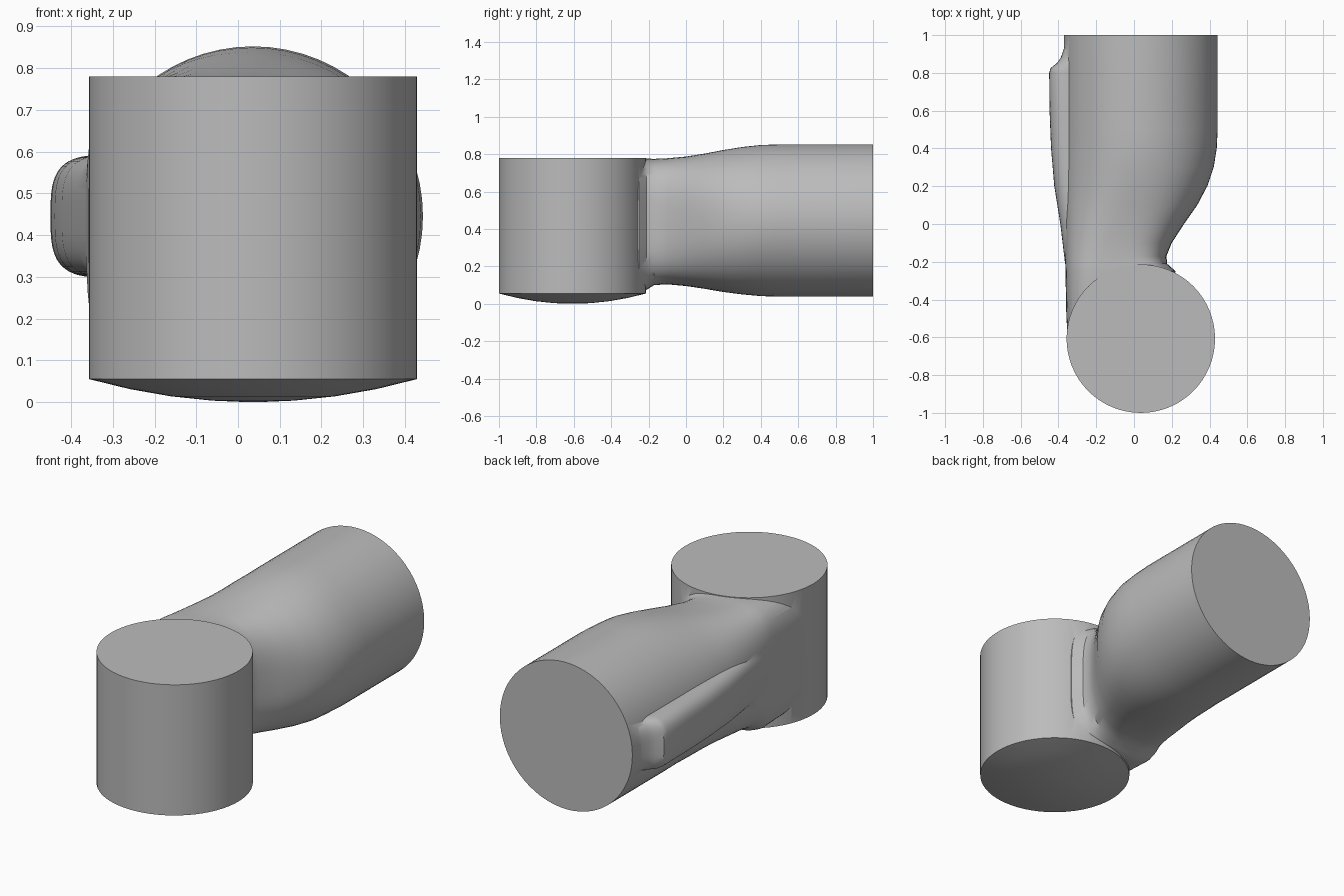
import bpy
import bmesh
from math import cos, sin, pi, copysign

cube = bpy.data.objects.get("Cube")
if cube:
    bpy.data.objects.remove(cube, do_unlink=True)

SIDES = 64
CENTRE_X = 0.036

grey = bpy.data.materials.new("plain grey")
grey.use_nodes = True
colour = (0.5, 0.5, 0.5, 1)
grey.diffuse_color = colour
grey.node_tree.nodes["Principled BSDF"].inputs["Base Color"].default_value = colour


def oval(power):
    """Unit superellipse; power 2 is a circle, higher is boxier."""
    def bend(v):
        return copysign(abs(v) ** (2 / power), v)
    angles = [2 * pi * i / SIDES for i in range(SIDES)]
    return [(bend(cos(a)), bend(sin(a))) for a in angles]


def skin(name, rings):
    """Closed skin over a row of rings with equal point counts."""
    bm = bmesh.new()
    loops = [[bm.verts.new(p) for p in ring] for ring in rings]
    for a, b in zip(loops, loops[1:]):
        for i in range(SIDES):
            j = (i + 1) % SIDES
            bm.faces.new((a[i], a[j], b[j], b[i]))
    bm.faces.new(loops[0])
    bm.faces.new(loops[-1])
    bmesh.ops.recalc_face_normals(bm, faces=bm.faces)
    mesh = bpy.data.meshes.new(name)
    bm.to_mesh(mesh)
    bm.free()
    mesh.materials.append(grey)
    obj = bpy.data.objects.new(name, mesh)
    bpy.context.collection.objects.link(obj)
    return obj


def section(y, left, right, low, high, power):
    """Upright cross-section of a tube that runs along y."""
    cx, rx = (left + right) / 2, (right - left) / 2
    cz, rz = (low + high) / 2, (high - low) / 2
    return [(cx + rx * u, y, cz + rz * v) for u, v in oval(power)]


# Upright cylinder with a shallow domed underside
radius, dome, top = 0.393, 0.055, 0.78


def disc(r, z):
    return [(CENTRE_X + r * u, radius * v - 0.607 if r == radius else r * v - 0.607, z)
            for u, v in oval(2)]


steps = [0.05, 0.25, 0.5, 0.75, 1]
rings = [disc(radius * s, dome * s * s) for s in steps]
pipe = skin("pipe_tee", rings + [disc(radius, top)])

# Lying tube that narrows into a lopsided neck
stations = [
    (-0.6, -0.35, 0.1, 0.08, 0.76, 4),
    (-0.5, -0.358, 0.15, 0.08, 0.765, 4),
    (-0.25, -0.363, 0.22, 0.065, 0.777, 4),
    (-0.21, -0.364, 0.175, 0.075, 0.776, 3.6),
    (-0.17, -0.365, 0.172, 0.1, 0.775, 3.3),
    (-0.1, -0.366, 0.2, 0.104, 0.778, 3),
    (0, -0.367, 0.265, 0.095, 0.787, 2.7),
    (0.1, -0.368, 0.335, 0.08, 0.803, 2.4),
    (0.2, -0.369, 0.388, 0.063, 0.822, 2.2),
    (0.3, -0.37, 0.422, 0.05, 0.838, 2.1),
    (0.4, -0.371, 0.438, 0.041, 0.849, 2),
    (0.5, -0.371, 0.443, 0.038, 0.852, 2),
    (1, -0.371, 0.443, 0.038, 0.852, 2),
]
tube = skin("lying_tube", [section(*s) for s in stations])

# Long side rib with a rounded back end
rib_path = [
    (-0.3, -0.35), (-0.2, -0.366), (0, -0.39), (0.2, -0.422),
    (0.4, -0.439), (0.6, -0.447), (0.8, -0.449), (0.825, -0.442),
    (0.85, -0.41), (0.88, -0.388), (0.92, -0.374), (0.96, -0.36),
]
rib = skin("side_rib", [section(y, x, -0.15, 0.298, 0.592, 3.4) for y, x in rib_path])

# Fuse everything into one solid
bpy.ops.object.select_all(action="DESELECT")
bpy.context.view_layer.objects.active = pipe
pipe.select_set(True)
for part in (tube, rib):
    union = pipe.modifiers.new("union", "BOOLEAN")
    union.operation = "UNION"
    union.solver = "EXACT"
    union.object = part
    bpy.ops.object.modifier_apply(modifier=union.name)
    bpy.data.objects.remove(part, do_unlink=True)
bpy.ops.object.shade_smooth_by_angle(angle=pi / 5)
